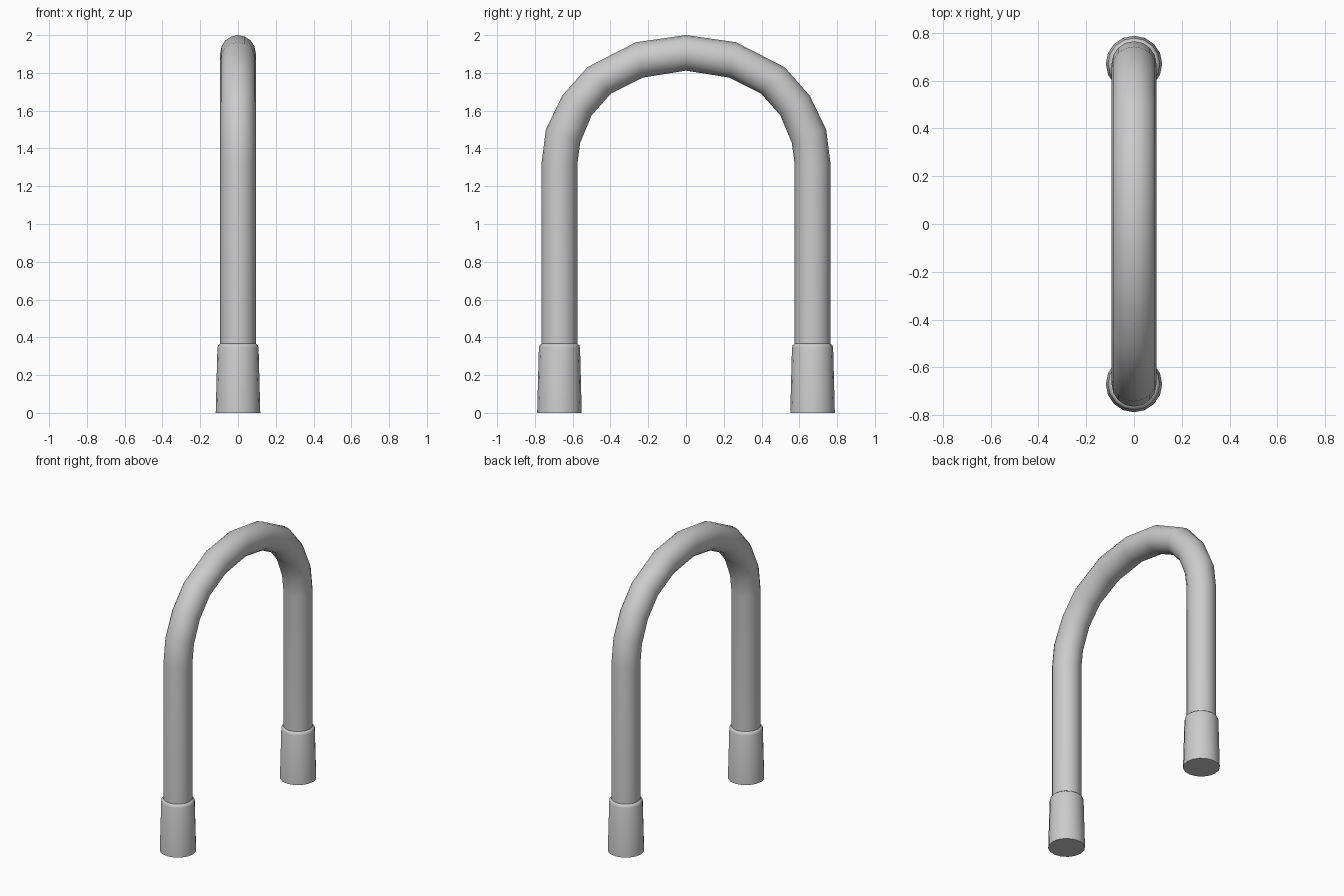
import bpy, math
from mathutils import Vector

cube = bpy.data.objects.get("Cube")
if cube:
    bpy.data.objects.remove(cube, do_unlink=True)

SIDES = 16
LEG_Y = 0.67

metal = bpy.data.materials.new("light_grey_metal")
metal.use_nodes = True
grey = (0.6, 0.6, 0.6, 1)
metal.diffuse_color = grey
metal.node_tree.nodes["Principled BSDF"].inputs["Base Color"].default_value = grey


def loft(name, rings):
    """Skin a closed tube over rings given as (centre, half axis, x radius)."""
    verts, faces = [], []
    for centre, axis, radius in rings:
        for i in range(SIDES):
            a = math.tau * i / SIDES
            verts.append(centre + axis * math.cos(a) + Vector((radius * math.sin(a), 0, 0)))
    for r in range(len(rings) - 1):
        for i in range(SIDES):
            j = (i + 1) % SIDES
            a, b = r * SIDES, (r + 1) * SIDES
            faces.append((a + i, a + j, b + j, b + i))
    faces.append(tuple(reversed(range(SIDES))))
    faces.append(tuple(range(len(verts) - SIDES, len(verts))))
    mesh = bpy.data.meshes.new(name)
    mesh.from_pydata(verts, [], faces)
    mesh.materials.append(metal)
    obj = bpy.data.objects.new(name, mesh)
    bpy.context.collection.objects.link(obj)
    bpy.ops.object.select_all(action='DESELECT')
    obj.select_set(True)
    bpy.context.view_layer.objects.active = obj
    bpy.ops.object.mode_set(mode='EDIT')
    bpy.ops.mesh.select_all(action='SELECT')
    bpy.ops.mesh.normals_make_consistent(inside=False)
    bpy.ops.object.mode_set(mode='OBJECT')
    bpy.ops.object.shade_smooth_by_angle(angle=math.radians(40))
    return obj


# Bent pipe: outer and inner edge of each bend, from the leg up to the crown
bends = [((0.765, 0.1), (0.575, 0.1)), ((0.765, 1.32), (0.575, 1.32)),
         ((0.742, 1.5), (0.56, 1.43)), ((0.655, 1.68), (0.5, 1.575)),
         ((0.522, 1.83), (0.398, 1.69)), ((0.265, 1.962), (0.23, 1.775)),
         ((0, 2.0), (0, 1.812))]
half = [(Vector((0, *o)), Vector((0, *i))) for o, i in bends]
flip = Vector((1, -1, 1))
path = half + [(o * flip, i * flip) for o, i in reversed(half[:-1])]
loft("bent_pipe", [((o + i) / 2, (o - i) / 2, 0.094) for o, i in path])

# Tapered sleeves around both feet, with a chamfered upper rim
for side, name in ((-1, "front_sleeve"), (1, "back_sleeve")):
    profile = [(0.118, 0), (0.109, 0.345), (0.105, 0.358), (0.094, 0.367)]
    loft(name, [(Vector((0, side * LEG_Y, z)), Vector((0, side * r, 0)), r)
                for r, z in profile])
